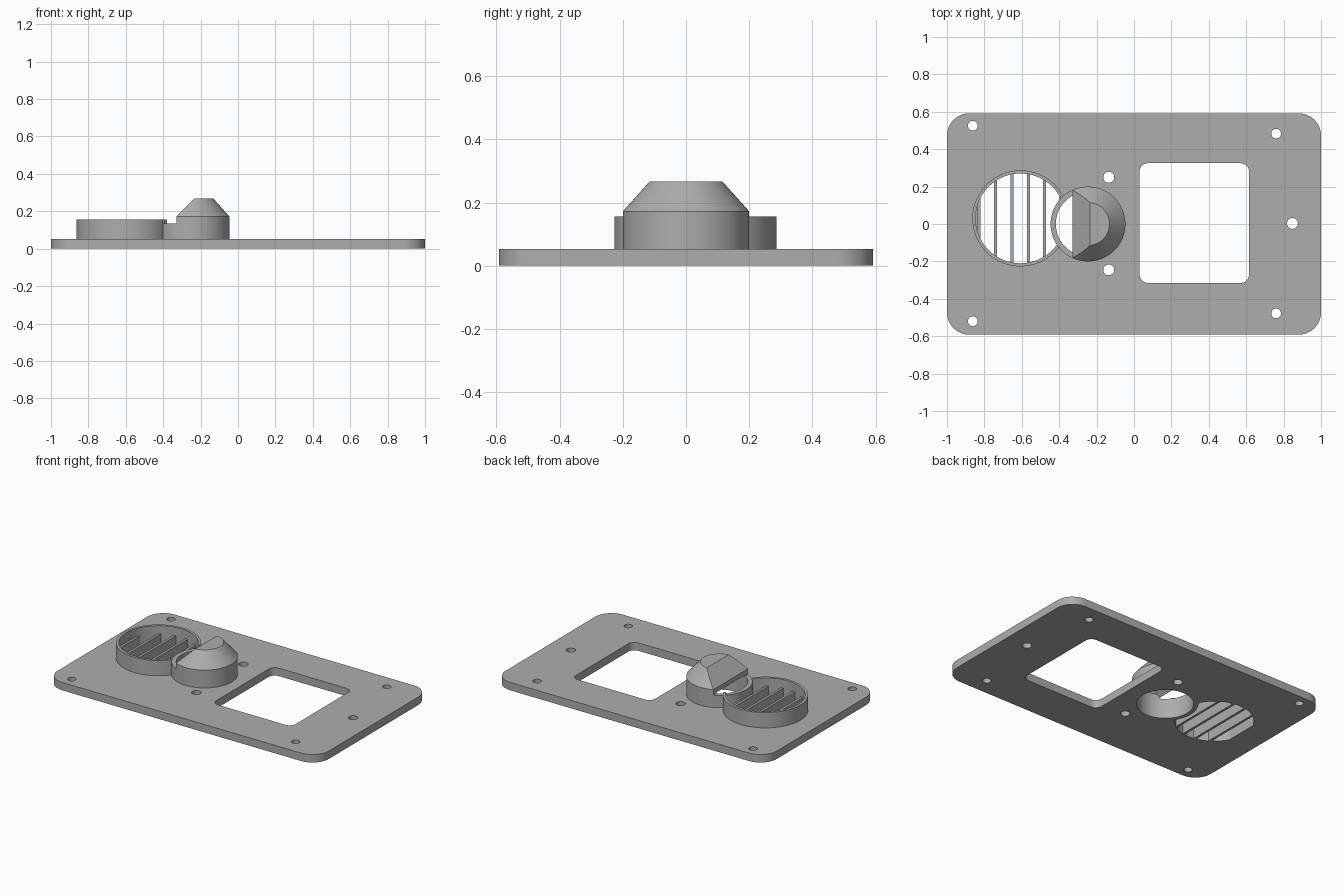
import bpy, bmesh
from math import cos, sin, pi, radians
from mathutils import Matrix

if "Cube" in bpy.data.objects:
    bpy.data.objects.remove(bpy.data.objects["Cube"], do_unlink=True)

grey = bpy.data.materials.new("plain_grey")
grey.use_nodes = True
grey.diffuse_color = (0.42, 0.42, 0.42, 1)
grey.node_tree.nodes["Principled BSDF"].inputs["Base Color"].default_value = grey.diffuse_color

PLATE_TOP, RIM_TOP = 0.053, 0.155
VENT, VENT_R, VENT_OUT = (-0.607, 0.03), 0.24, 0.257
HOOD = (-0.246, 0.0)


def make(name, bm):
    bmesh.ops.recalc_face_normals(bm, faces=bm.faces)
    me = bpy.data.meshes.new(name)
    bm.to_mesh(me)
    bm.free()
    me.materials.append(grey)
    ob = bpy.data.objects.new(name, me)
    bpy.context.collection.objects.link(ob)
    return ob


def extrude(name, points, offset):
    """Closed prism: a 3D polygon swept along an offset."""
    bm = bmesh.new()
    face = bm.faces.new([bm.verts.new(p) for p in points])
    moved = bmesh.ops.extrude_face_region(bm, geom=[face], use_keep_orig=True)["geom"]
    bmesh.ops.translate(bm, vec=offset, verts=[v for v in moved if isinstance(v, bmesh.types.BMVert)])
    return make(name, bm)


def rounded_box(name, x0, x1, y0, y1, z0, z1, r, steps=12):
    pts = []
    corners = [(x1 - r, y1 - r), (x0 + r, y1 - r), (x0 + r, y0 + r), (x1 - r, y0 + r)]
    for q, (cx, cy) in enumerate(corners):
        for i in range(steps + 1):
            a = (q + i / steps) * pi / 2
            pts.append((cx + r * cos(a), cy + r * sin(a), z0))
    return extrude(name, pts, (0, 0, z1 - z0))


def box(name, x0, x1, y0, y1, z0, z1):
    return extrude(name, [(x0, y0, z0), (x1, y0, z0), (x1, y1, z0), (x0, y1, z0)], (0, 0, z1 - z0))


def turned(name, centre, profile, n=96):
    """Solid of stacked circles, profile = (radius, z) from bottom to top."""
    bm = bmesh.new()
    rings = [[bm.verts.new((centre[0] + r * cos(2 * pi * i / n), centre[1] + r * sin(2 * pi * i / n), z))
              for i in range(n)] for r, z in profile]
    for a, b in zip(rings, rings[1:]):
        for i in range(n):
            j = (i + 1) % n
            bm.faces.new((a[i], a[j], b[j], b[i]))
    bm.faces.new(rings[0][::-1])
    bm.faces.new(rings[-1])
    return make(name, bm)


def boolean(target, tools, op="DIFFERENCE", keep=False):
    for tool in tools:
        mod = target.modifiers.new("cut", "BOOLEAN")
        mod.operation, mod.solver, mod.object = op, "EXACT", tool
        bpy.context.view_layer.update()
        done = bpy.data.meshes.new_from_object(target.evaluated_get(bpy.context.evaluated_depsgraph_get()))
        target.modifiers.clear()
        target.data = done
        if not keep:
            bpy.data.objects.remove(tool, do_unlink=True)
    return target


def side_cutter(points):
    return extrude("cutter", [(x, -0.5, z) for x, z in points], (0, 1, 0))


# Hood: short cylinder with a cone, cut away towards the vent and hollow
hood_solid = turned("hood_solid", HOOD, [(0.2, -0.1), (0.2, 0.3)])
hood = turned("air_hood", HOOD, [(0.2, PLATE_TOP), (0.2, 0.172), (0.115, 0.267)])
boolean(hood, [side_cutter([(-0.6, 0.135), (-0.33, 0.135), (-0.33, 0.172),
                            (-0.235, 0.267), (-0.235, 0.4), (-0.6, 0.4)])])
cavity = turned("cavity", HOOD, [(0.172, -0.1), (0.172, 0.162), (0.1, 0.245)])
boolean(cavity, [side_cutter([(-0.6, 0.142), (-0.33, 0.142), (-0.235, 0.237),
                              (-0.235, 0.4), (-0.6, 0.4)])])
boolean(hood, [cavity], keep=True)

# Vent collar
collar = turned("vent_collar", VENT, [(VENT_OUT, PLATE_TOP), (VENT_OUT, RIM_TOP)])
boolean(collar, [turned("cutter", VENT, [(VENT_R, -0.1), (VENT_R, 0.3)])])
boolean(collar, [hood_solid], keep=True)

# Vent slats, trimmed to the round opening
slat_x = [-0.828 + 0.0876 * i for i in range(6)]
for i, x in enumerate(slat_x):
    slat = box(f"vent_slat_{i + 1}", x - 0.008, x + 0.008, -0.5, 0.5, 0, 0.1)
    boolean(slat, [turned("cutter", VENT, [(VENT_R, -0.1), (VENT_R, 0.3)])], "INTERSECT")
    boolean(slat, [hood_solid], keep=True)

# Base plate with vent opening, hood opening, window and screw holes
plate = rounded_box("base_plate", -1, 1, -0.592, 0.592, 0, PLATE_TOP, 0.12)
opening = turned("opening", VENT, [(VENT_R, -0.1), (VENT_R, 0.3)])
boolean(opening, [box("cutter", slat_x[0], slat_x[-1], -0.5, 0.5, -0.2, 0.4)], "INTERSECT")
boolean(opening, [hood_solid], keep=True)
boolean(plate, [opening, cavity, rounded_box("window", 0.03, 0.615, -0.315, 0.325, -0.1, 0.2, 0.045)])
for x, y, r in [(-0.862, 0.525, 0.026), (-0.862, -0.52, 0.026), (0.76, 0.483, 0.026), (0.76, -0.478, 0.026),
                (0.847, 0.003, 0.029), (-0.135, 0.25, 0.029), (-0.135, -0.245, 0.029)]:
    boolean(plate, [turned("cutter", (x, y), [(r, -0.1), (r, 0.2)], 32)])
bpy.data.objects.remove(hood_solid, do_unlink=True)

# Smooth shading on round walls, sharp edges kept
for ob in bpy.context.collection.objects:
    ob.select_set(ob.type == "MESH")
    bpy.context.view_layer.objects.active = ob
bpy.ops.object.shade_smooth_by_angle(angle=radians(30))
